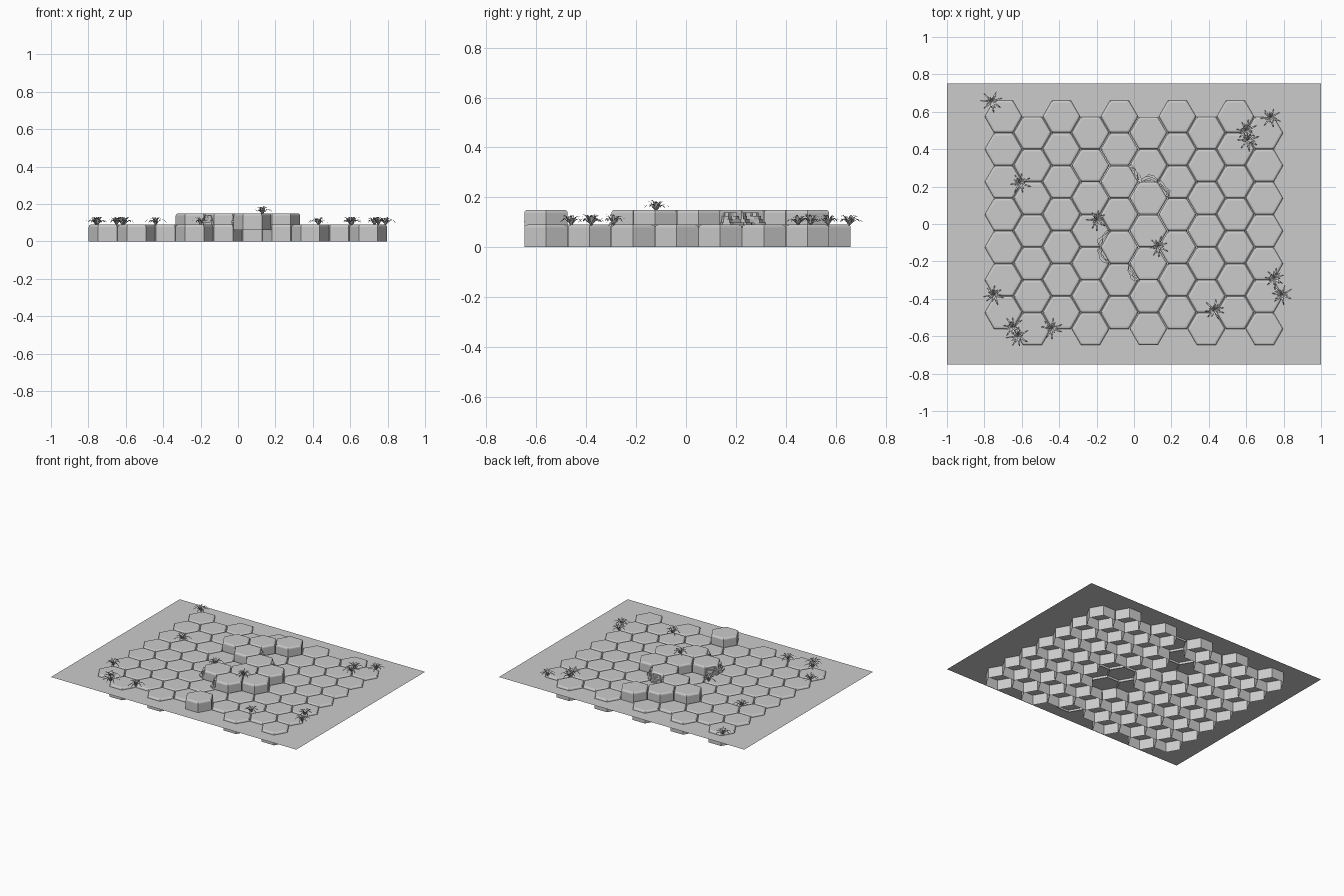
import bpy, bmesh, math, random
from mathutils import Vector

if "Cube" in bpy.data.objects:
    bpy.data.objects.remove(bpy.data.objects["Cube"])

random.seed(4)
R, H, LIFT = 0.1, 0.09, 0.06
ROW = 0.1747


def make(name, bm):
    mesh = bpy.data.meshes.new(name)
    bm.to_mesh(mesh)
    bm.free()
    obj = bpy.data.objects.new(name, mesh)
    bpy.context.collection.objects.link(obj)
    return obj


def prism(bm, outline, z0, z1, bottom=True):
    low = [bm.verts.new((x, y, z0)) for x, y in outline]
    top = [bm.verts.new((x, y, z1)) for x, y in outline]
    n = len(low)
    if bottom:
        bm.faces.new(low[::-1])
    cap = bm.faces.new(top)
    for i in range(n):
        j = (i + 1) % n
        bm.faces.new((low[i], low[j], top[j], top[i]))
    return cap


# Ground sheet that the stones poke through
bm = bmesh.new()
bm.faces.new([bm.verts.new(p) for p in
              ((-1, -.75, .075), (1, -.75, .075), (1, .75, .075), (-1, .75, .075))])
make("ground_sheet", bm)

# One hexagonal stone, open underneath, with a rounded top rim
bm = bmesh.new()
cap = prism(bm, [(R * math.cos(math.radians(60 * i)), R * math.sin(math.radians(60 * i)))
                 for i in range(6)], 0, H, bottom=False)
bmesh.ops.bevel(bm, geom=list(cap.edges), offset=0.012, segments=3, profile=0.5,
                affect='EDGES')
stone = make("hex_stone", bm)


def centre(col, row):
    return (-0.698 + 0.155 * col, 0.574 - ROW * row - (ROW / 2 if col % 2 else 0))


# Field of stones, some lifted (column, row)
raised = {(5, 0), (4, 1), (3, 1), (4, 2), (5, 2), (6, 3), (6, 4),
          (5, 3), (5, 4), (4, 4), (5, 6)}
for col in range(10):
    for row in range(7):
        if (col, row) == (0, 0):
            obj = stone
        else:
            obj = bpy.data.objects.new("hex_stone", stone.data)
            bpy.context.collection.objects.link(obj)
        x, y = centre(col, row)
        obj.location = (x, y, LIFT if (col, row) in raised else 0)


# Crumbled slabs stacked against chosen sides of the lifted stones
def rubble(col, row, side):
    bm = bmesh.new()
    c = Vector(centre(col, row))
    a, b = [c + R * Vector((math.cos(math.radians(60 * k)), math.sin(math.radians(60 * k))))
            for k in (side, side + 1)]
    out = ((a + b) / 2 - c).normalized()
    for k in range(4):
        s0 = 0.04 * k + random.uniform(0, .05)
        s1 = 1 - 0.08 * k - random.uniform(0, .05)
        pts = [a.lerp(b, s0) - out * .006, a.lerp(b, s1) - out * .006]
        depth = 0.042 - 0.009 * k
        inner = [a.lerp(b, s1 + (s0 - s1) * i / 4)
                 + out * depth * random.uniform(.4, 1) * (.6 if i in (0, 4) else 1)
                 for i in range(5)]
        # Outline runs along the stone then back over the jagged front
        prism(bm, [pts[0]] + inner[::-1] + [pts[1]], .085 + .013 * k, .1 + .013 * k)
    bmesh.ops.recalc_face_normals(bm, faces=bm.faces)
    make("crumbled_edge", bm)


for col, row, side in ((4, 2, 0), (5, 2, 1), (5, 2, 0), (4, 4, 2), (4, 4, 3), (5, 4, 3)):
    rubble(col, row, side)


# Grass tufts with arching blades: half spread low, half stand taller
def tuft(x, y, z, blades=14):
    bm = bmesh.new()
    for i in range(blades):
        ang = 2 * math.pi * i / blades + random.uniform(-.2, .2)
        d = Vector((math.cos(ang), math.sin(ang), 0))
        s = Vector((-d.y, d.x, 0))
        if i % 2:
            reach, rise, arc = random.uniform(.05, .064), random.uniform(.024, .032), .85
        else:
            reach, rise, arc = random.uniform(.025, .045), random.uniform(.036, .044), .65
        strip = []
        for t, w in ((0, .003), (.25, .005), (.5, .005), (.75, .0035)):
            p = d * reach * t + Vector((0, 0, rise * math.sin(math.pi * arc * t)))
            strip.append((bm.verts.new(p - s * w), bm.verts.new(p + s * w)))
        tip = bm.verts.new(d * reach + Vector((0, 0, rise * math.sin(math.pi * arc))))
        for (a, b), (e, f) in zip(strip, strip[1:]):
            bm.faces.new((a, b, f, e))
        bm.faces.new((*strip[-1], tip))
    make("grass_tuft", bm).location = (x, y, z)


for x, y in ((-.76, .655), (-.61, .22), (-.2, .02), (-.75, -.38), (-.65, -.55),
             (-.62, -.6), (-.44, -.56), (.43, -.46), (.75, -.29), (.79, -.38),
             (.6, .5), (.61, .45), (.73, .57)):
    tuft(x, y, .087)
tuft(.13, -.12, .145)
